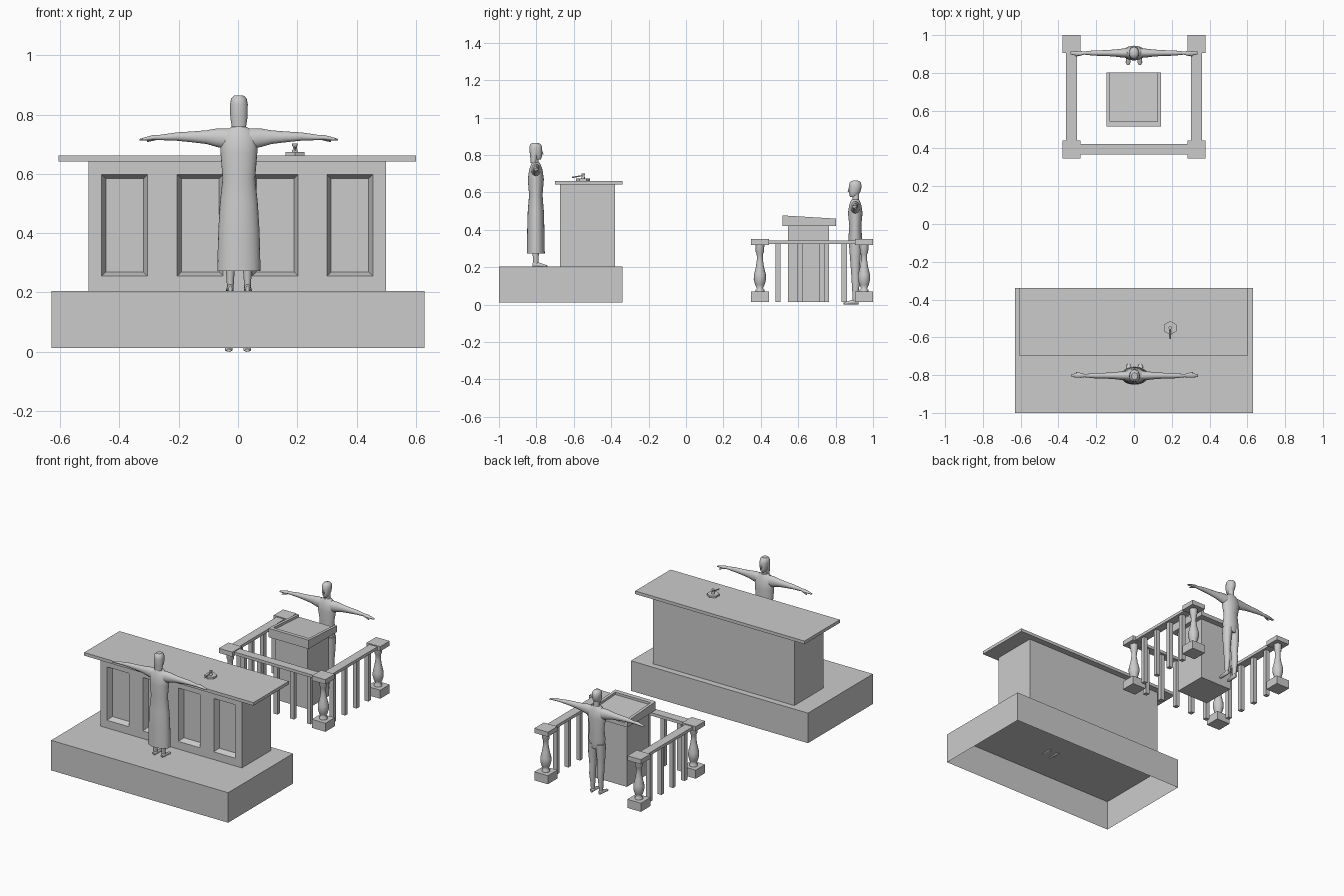
import bpy, bmesh, math
from mathutils import Vector, Matrix

if "Cube" in bpy.data.objects:
    bpy.data.objects.remove(bpy.data.objects["Cube"], do_unlink=True)

grey = bpy.data.materials.new("plain grey")
grey.use_nodes = True
grey.diffuse_color = (0.6, 0.6, 0.6, 1)
grey.node_tree.nodes["Principled BSDF"].inputs["Base Color"].default_value = (0.6, 0.6, 0.6, 1)


def finish(bm, name, smooth=False):
    bmesh.ops.recalc_face_normals(bm, faces=bm.faces)
    for f in bm.faces:
        f.smooth = smooth and len(f.verts) == 4
    mesh = bpy.data.meshes.new(name)
    bm.to_mesh(mesh)
    bm.free()
    mesh.materials.append(grey)
    obj = bpy.data.objects.new(name, mesh)
    bpy.context.collection.objects.link(obj)
    return obj


def box_mesh(x, y, z):
    bm = bmesh.new()
    bmesh.ops.create_cube(bm, size=1)
    for v in bm.verts:
        v.co = [(r[0] + r[1]) / 2 + c * (r[1] - r[0]) for r, c in zip((x, y, z), v.co)]
    return bm


def box(name, x, y, z):
    return finish(box_mesh(x, y, z), name)


def loft(name, axis, rings, sides=16, place=Matrix()):
    """Skin of elliptical rings: (position on axis, centre u, centre v, radius u, radius v)."""
    bm = bmesh.new()
    loops = []
    for t, u, v, a, b in rings:
        loop = []
        for i in range(sides):
            ang = math.tau * i / sides
            p, q = u + a * math.cos(ang), v + b * math.sin(ang)
            co = {"X": (t, p, q), "Y": (p, t, q), "Z": (p, q, t)}[axis]
            loop.append(bm.verts.new(place @ Vector(co)))
        loops.append(loop)
    for low, high in zip(loops, loops[1:]):
        for i in range(sides):
            j = (i + 1) % sides
            bm.faces.new((low[i], low[j], high[j], high[i]))
    bm.faces.new(loops[0])
    bm.faces.new(loops[-1])
    return finish(bm, name, smooth=sides > 8)


# Platform, open underneath
bm = box_mesh((-0.63, 0.63), (-1, -0.34), (0.012, 0.205))
bmesh.ops.delete(bm, geom=[f for f in bm.faces if f.normal.z < -0.5], context="FACES")
finish(bm, "platform")

# Bench with four sunken panels on the seated side
panels = [(-0.46, -0.305), (-0.205, -0.05), (0.048, 0.203), (0.3, 0.455)]
panel_z = (0.255, 0.598)
bm = box_mesh((-0.505, 0.5), (-0.674, -0.38), (0.205, 0.642))
cuts = [((x, 0, 0), (1, 0, 0)) for p in panels for x in p]
cuts += [((0, 0, z), (0, 0, 1)) for z in panel_z]
for co, no in cuts:
    bmesh.ops.bisect_plane(bm, geom=bm.verts[:] + bm.edges[:] + bm.faces[:], plane_co=co, plane_no=no)
bm.normal_update()
sunk = []
for f in bm.faces:
    c = f.calc_center_median()
    if f.normal.y < -0.5 and panel_z[0] < c.z < panel_z[1] and any(a < c.x < b for a, b in panels):
        sunk.append(f)
bmesh.ops.inset_individual(bm, faces=sunk, thickness=0.02, depth=-0.035)
finish(bm, "bench_body")
box("bench_top", (-0.605, 0.6), (-0.70, -0.34), (0.642, 0.662))

# Gavel on its hexagonal block
gx, gy = 0.192, -0.55
loft("gavel_block", "Z", [(z, gx, gy, 0.037, 0.037) for z in (0.662, 0.674)], 6,
     Matrix.Translation((gx, gy, 0)) @ Matrix.Rotation(math.pi / 6, 4, "Z") @ Matrix.Translation((-gx, -gy, 0)))
loft("gavel_head", "Z", [(z, gx, gy, r, r) for z, r in
     ((0.674, 0.009), (0.681, 0.009), (0.683, 0.007), (0.693, 0.007), (0.695, 0.009), (0.702, 0.009))], 12)
loft("gavel_handle", "Y", [(-0.61, gx, 0.68, 0.004, 0.004), (gy, gx, 0.69, 0.003, 0.003)], 8)

# Lectern with a sloped, rimmed desk that is open towards the speaker
box("lectern_column", (-0.115, 0.112), (0.545, 0.765), (0.015, 0.425))
desk = [box("lectern_desk", (-0.145, 0.142), (0.515, 0.803), (0.42, 0.462)),
        box("lectern_rim_front", (-0.145, 0.142), (0.515, 0.542), (0.462, 0.477)),
        box("lectern_rim_right", (-0.145, -0.127), (0.542, 0.803), (0.462, 0.477)),
        box("lectern_rim_left", (0.124, 0.142), (0.542, 0.803), (0.462, 0.477))]
for part in desk:
    for v in part.data.vertices:
        if v.co.z > 0.43:
            v.co.z -= (v.co.y - 0.515) * 0.06

# Fence: turned corner posts with square feet and caps
post_x, front_y, back_y, half = 0.331, 0.395, 0.952, 0.048
turning = [(0.07, 0.024), (0.08, 0.024), (0.088, 0.016), (0.105, 0.025), (0.135, 0.033), (0.16, 0.032),
           (0.2, 0.022), (0.24, 0.016), (0.27, 0.017), (0.28, 0.022), (0.32, 0.024)]
for x in (-post_x, post_x):
    for y in (front_y, back_y):
        tag = ("left" if x > 0 else "right") + ("_front" if y == front_y else "_back")
        xr, yr = (x - half, x + half), (y - half, y + half)
        box("post_foot_" + tag, xr, yr, (0.015, 0.07))
        box("post_cap_" + tag, xr, yr, (0.32, 0.35))
        loft("post_turning_" + tag, "Z", [(z, x, y, r, r) for z, r in turning])

# Fence rails and pickets
rail_z, step, w = (0.325, 0.344), 0.118, 0.0135


def picket(x, y):
    box("picket", (x - w, x + w), (y - w, y + w), (0.015, rail_z[0] + 0.005))


box("rail_front", (-post_x + half, post_x - half), (front_y - 0.028, front_y + 0.028), rail_z)
for i in range(-2, 3):
    picket(i * step, front_y)
for x in (-post_x, post_x):
    box("rail_side", (x - 0.028, x + 0.028), (front_y + half, back_y - half), rail_z)
    for i in range(4):
        picket(x, 0.492 + i * step)


# People: shared head, arms and feet, facing the local -y
def person(prefix, place, robed):
    for side, tag in ((1, "left"), (-1, "right")):
        m = place @ Matrix.Diagonal((side, 1, 1, 1))
        loft(prefix + "_arm_" + tag, "X", [
            (0.035, 0, 0.518, 0.026, 0.036), (0.075, 0, 0.522, 0.022, 0.031), (0.11, 0, 0.524, 0.018, 0.023),
            (0.16, 0, 0.525, 0.015, 0.018), (0.21, 0, 0.526, 0.014, 0.014), (0.265, 0, 0.523, 0.008, 0.009),
            (0.285, -0.002, 0.523, 0.013, 0.009), (0.305, -0.002, 0.52, 0.012, 0.007),
            (0.335, 0, 0.515, 0.007, 0.003)], place=m)
        loft(prefix + "_thumb_" + tag, "X", [
            (0.275, -0.008, 0.52, 0.005, 0.005), (0.31, -0.016, 0.51, 0.003, 0.003)], 8, m)
        loft(prefix + "_foot_" + tag, "Y", [
            (-0.062, 0.031, 0.005, 0.007, 0.005), (-0.05, 0.031, 0.007, 0.013, 0.007),
            (-0.02, 0.03, 0.012, 0.012, 0.012), (0.012, 0.029, 0.014, 0.011, 0.014),
            (0.018, 0.029, 0.012, 0.006, 0.01)], place=m)
        loft(prefix + "_leg_" + tag, "Z", [
            (0.015, 0.029, 0, 0.011, 0.013), (0.05, 0.029, 0, 0.013, 0.015), (0.12, 0.029, 0.003, 0.019, 0.022),
            (0.17, 0.029, 0, 0.019, 0.022), (0.25, 0.029, 0, 0.026, 0.028), (0.325, 0.026, 0, 0.03, 0.034)],
            place=m)
    if robed:
        trunk = [(0.072, 0.073, 0.048), (0.2, 0.07, 0.046), (0.3, 0.064, 0.043), (0.385, 0.055, 0.036),
                 (0.47, 0.062, 0.043), (0.52, 0.062, 0.036), (0.548, 0.045, 0.026), (0.56, 0.022, 0.02)]
    else:
        trunk = [(0.295, 0.04, 0.03), (0.35, 0.056, 0.037), (0.42, 0.047, 0.032), (0.49, 0.06, 0.039),
                 (0.53, 0.058, 0.033), (0.55, 0.042, 0.026), (0.563, 0.02, 0.02)]
    loft(prefix + ("_robe" if robed else "_trunk"), "Z", [(z, 0, 0, a, b) for z, a, b in trunk], 24, place)
    loft(prefix + "_neck", "Z", [(z, 0, 0.003, 0.018, 0.018) for z in (0.55, 0.595)], place=place)
    loft(prefix + "_head", "Z", [
        (0.575, 0, -0.012, 0.012, 0.014), (0.585, 0, -0.007, 0.02, 0.024), (0.605, 0, -0.003, 0.025, 0.031),
        (0.63, 0, 0, 0.028, 0.034), (0.65, 0, 0, 0.026, 0.031), (0.66, 0, 0, 0.019, 0.022),
        (0.664, 0, 0, 0.008, 0.01)], place=place)
    loft(prefix + "_nose", "Z", [
        (0.603, 0, -0.035, 0.005, 0.006), (0.625, 0, -0.032, 0.002, 0.003)], 8, place)
    if robed:
        loft(prefix + "_hair", "Z", [
            (0.558, 0, 0.012, 0.024, 0.016), (0.59, 0, 0.01, 0.029, 0.02), (0.635, 0, 0.006, 0.03, 0.029),
            (0.655, 0, 0.003, 0.026, 0.028), (0.664, 0, 0.002, 0.016, 0.018)], place=place)


person("standing_man", Matrix.Translation((0, 0.905, 0)), False)
person("robed_woman", Matrix.Translation((0.003, -0.803, 0.2)) @ Matrix.Rotation(math.pi, 4, "Z"), True)
